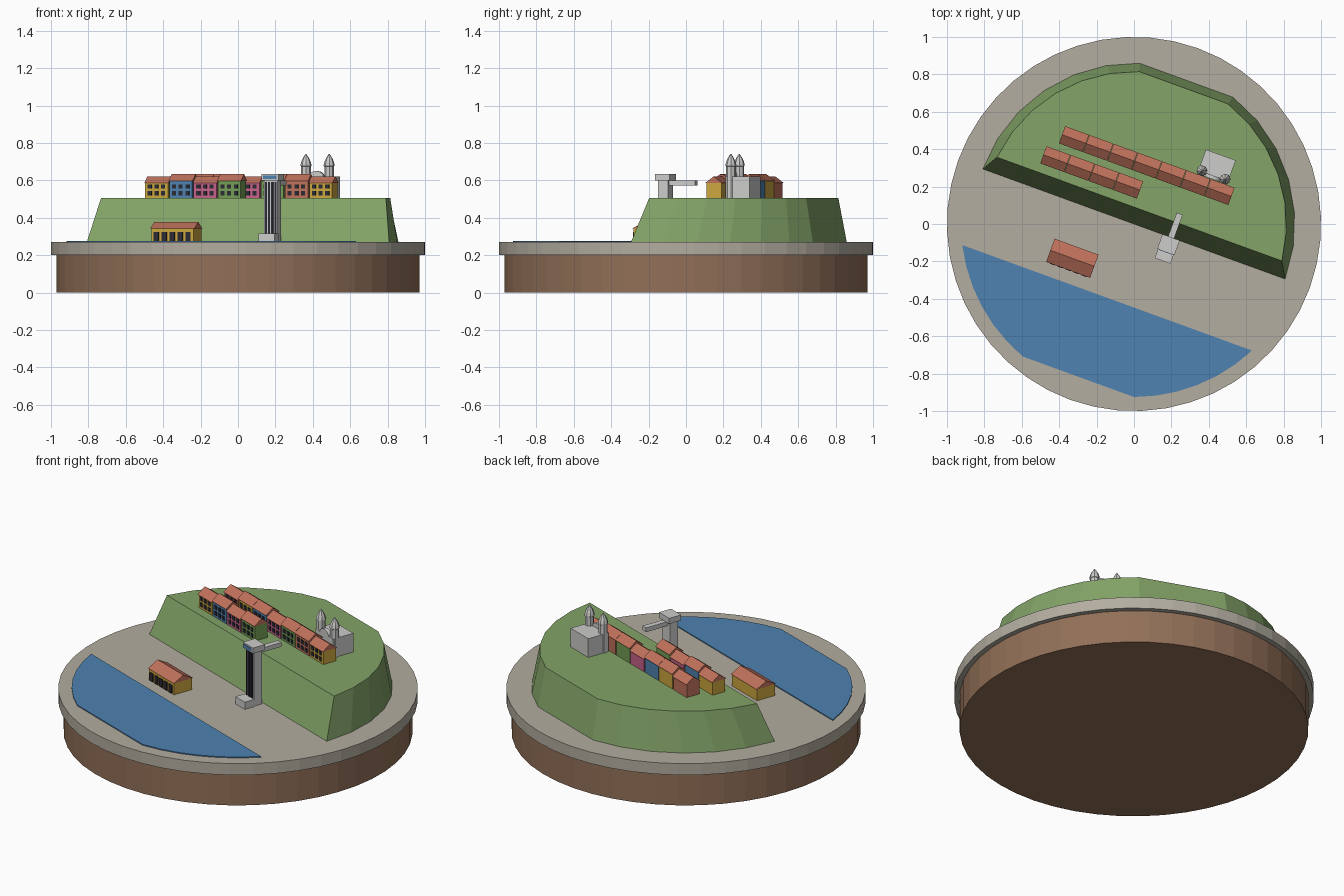
import bpy
import bmesh
from math import radians, cos, sin, pi
from mathutils import Matrix, Vector

if "Cube" in bpy.data.objects:
    bpy.data.objects.remove(bpy.data.objects["Cube"])

# The town, hill and shore are all laid out in a frame turned by 20 degrees
TURN = Matrix.Rotation(radians(-20), 4, "Z")
GROUND, WATER_TOP, HILL_TOP = 0.27, 0.276, 0.505


def srgb(r, g, b):
    return [((c / 255 + 0.055) / 1.055) ** 2.4 for c in (r, g, b)] + [1]


def material(name, *rgb):
    mat = bpy.data.materials.new(name)
    mat.use_nodes = True
    color = srgb(*rgb)
    mat.diffuse_color = color
    mat.node_tree.nodes["Principled BSDF"].inputs["Base Color"].default_value = color
    return mat


EARTH = material("earth brown", 146, 112, 88)
STONE = material("paving stone", 179, 173, 160)
GRASS = material("grass green", 131, 164, 104)
BLUE = material("water blue", 78, 130, 176)
ROOF = material("terracotta", 192, 114, 92)
WHITE = material("pale concrete", 204, 204, 203)
YELLOW = material("ochre yellow", 204, 166, 62)
PINK = material("rose pink", 200, 98, 138)
LEAF = material("wall green", 116, 158, 84)
DARK = material("dark glass", 42, 42, 52)


def finish(name, bm, mat):
    bm.transform(TURN)
    bmesh.ops.recalc_face_normals(bm, faces=bm.faces[:])
    mesh = bpy.data.meshes.new(name)
    bm.to_mesh(mesh)
    bm.free()
    mesh.materials.append(mat)
    obj = bpy.data.objects.new(name, mesh)
    bpy.context.collection.objects.link(obj)
    return obj


def loft(name, mat, lower, upper):
    """Solid between two rings with equal numbers of points."""
    bm = bmesh.new()
    a = [bm.verts.new(p) for p in lower]
    b = [bm.verts.new(p) for p in upper]
    bm.faces.new(a)
    bm.faces.new(b)
    for i in range(len(a)):
        j = (i + 1) % len(a)
        bm.faces.new((a[i], a[j], b[j], b[i]))
    return finish(name, bm, mat)


def add_box(bm, x, y, z, w, d, h):
    """Box centred on x, y and standing on z."""
    place = Matrix.Translation((x, y, z + h / 2)) @ Matrix.Diagonal((w, d, h, 1))
    bmesh.ops.create_cube(bm, size=1, matrix=place)


def box(name, mat, *dims):
    bm = bmesh.new()
    add_box(bm, *dims)
    return finish(name, bm, mat)


def gable_roof(name, x, y, z, w, d, h):
    ends = [[(x + s * w / 2, y - d / 2, z), (x + s * w / 2, y + d / 2, z),
             (x + s * w / 2, y, z + h)] for s in (-1, 1)]
    loft(name, ROOF, *ends)


def disc(name, mat, radius, z0, z1):
    ring = [(radius * cos(i * pi / 24), radius * sin(i * pi / 24)) for i in range(48)]
    loft(name, mat, [(*p, z0) for p in ring], [(*p, z1) for p in ring])


def arcs(radius, z, *spans, steps=6):
    """Points along several arcs, joined by straight edges."""
    ring = []
    for start, end in spans:
        for i in range(steps + 1):
            t = radians(start + (end - start) * i / steps)
            ring.append((radius * cos(t), radius * sin(t), z))
    return ring


# Round base
disc("earth_base", EARTH, 0.97, 0, 0.2)
disc("stone_plaza", STONE, 1.0, 0.2, GROUND)

# Bay and hill
bay = ((207, 250), (290, 333))
loft("bay_water", BLUE, arcs(0.925, GROUND, *bay), arcs(0.925, WATER_TOP, *bay))
loft("grassy_hill", GRASS, arcs(0.86, GROUND, (0, 72), (108, 180)),
     arcs(0.815, HILL_TOP, (6, 72), (108, 174)))


# Terraced houses
def house(name, x, y, wall, height):
    w, d = 0.13, 0.086
    box(name + "_walls", wall, x, y, HILL_TOP, w, d, height)
    gable_roof(name + "_roof", x, y, HILL_TOP + height, w + 0.006, d + 0.012, 0.036)
    bm = bmesh.new()
    for col in (-1, 0, 1):
        for z in (0.014, 0.05):
            add_box(bm, x + col * 0.038, y - d / 2 - 0.001, HILL_TOP + z, 0.022, 0.006, 0.024)
    finish(name + "_windows", bm, DARK)


walls = [ROOF, YELLOW, BLUE, PINK, LEAF]
for row, count, start, y, rhythm in (("back", 7, -0.457, 0.317, 3),
                                     ("front", 4, -0.514, 0.182, 2)):
    for i in range(count):
        shade = walls[(i + (row == "front")) % len(walls)]
        height = 0.08 if i % rhythm == 0 else 0.092
        house(f"{row}_house_{i + 1}", start + i * 0.138, y, shade, height)

# Market hall by the water
HX, HY = -0.247, -0.285
box("market_hall_walls", YELLOW, HX, HY, GROUND, 0.24, 0.122, 0.072)
gable_roof("market_hall_roof", HX, HY, GROUND + 0.072, 0.25, 0.132, 0.035)
bm = bmesh.new()
for i in range(-2, 3):
    add_box(bm, HX + i * 0.045, HY - 0.064, GROUND + 0.005, 0.028, 0.009, 0.048)
finish("market_hall_doors", bm, DARK)

# Lift tower with station, cabin and footbridge
LX, LY = 0.211, -0.04
box("lift_shaft", WHITE, LX, LY, GROUND, 0.078, 0.055, 0.33)
box("lift_station", WHITE, LX, LY - 0.06, GROUND, 0.09, 0.066, 0.045)
box("lift_cabin", WHITE, LX, LY, 0.6, 0.098, 0.082, 0.034)
box("lift_sign", BLUE, LX, LY - 0.041, 0.607, 0.075, 0.006, 0.02)
box("lift_footbridge", WHITE, LX, 0.055, 0.573, 0.034, 0.16, 0.026)
bm = bmesh.new()
for i in range(4):
    add_box(bm, LX + (i - 1.5) * 0.018, LY - 0.028, 0.315, 0.011, 0.006, 0.275)
finish("lift_glass", bm, DARK)

# Church with two domed bell towers
CX, CY = 0.31, 0.437
box("church_nave", WHITE, CX, CY, HILL_TOP, 0.17, 0.138, 0.115)
pediment = [(0.042 * cos(i * pi / 8), 0.03 * sin(i * pi / 8) + 0.62) for i in range(9)]
loft("church_pediment", WHITE, [(CX + u, CY - 0.069, v) for u, v in pediment],
     [(CX + u, CY - 0.049, v) for u, v in pediment])


def bell_tower(name, x, y):
    # Turned profile: radius and height
    profile = [(0.026, HILL_TOP), (0.026, 0.675), (0.029, 0.677), (0.029, 0.684),
               (0.025, 0.7), (0.016, 0.72), (0.003, 0.74)]
    bm = bmesh.new()
    rings = [[bm.verts.new((x + r * cos((k + 0.5) * pi / 4), y + r * sin((k + 0.5) * pi / 4), z))
              for k in range(8)] for r, z in profile]
    for low, high in zip(rings, rings[1:]):
        for k in range(8):
            n = (k + 1) % 8
            bm.faces.new((low[k], low[n], high[n], high[k]))
    bm.faces.new(rings[0])
    bm.faces.new(rings[-1])
    finish(name, bm, WHITE)


for side, x in (("right", CX - 0.066), ("left", CX + 0.066)):
    bell_tower(f"{side}_bell_tower", x, CY - 0.045)
